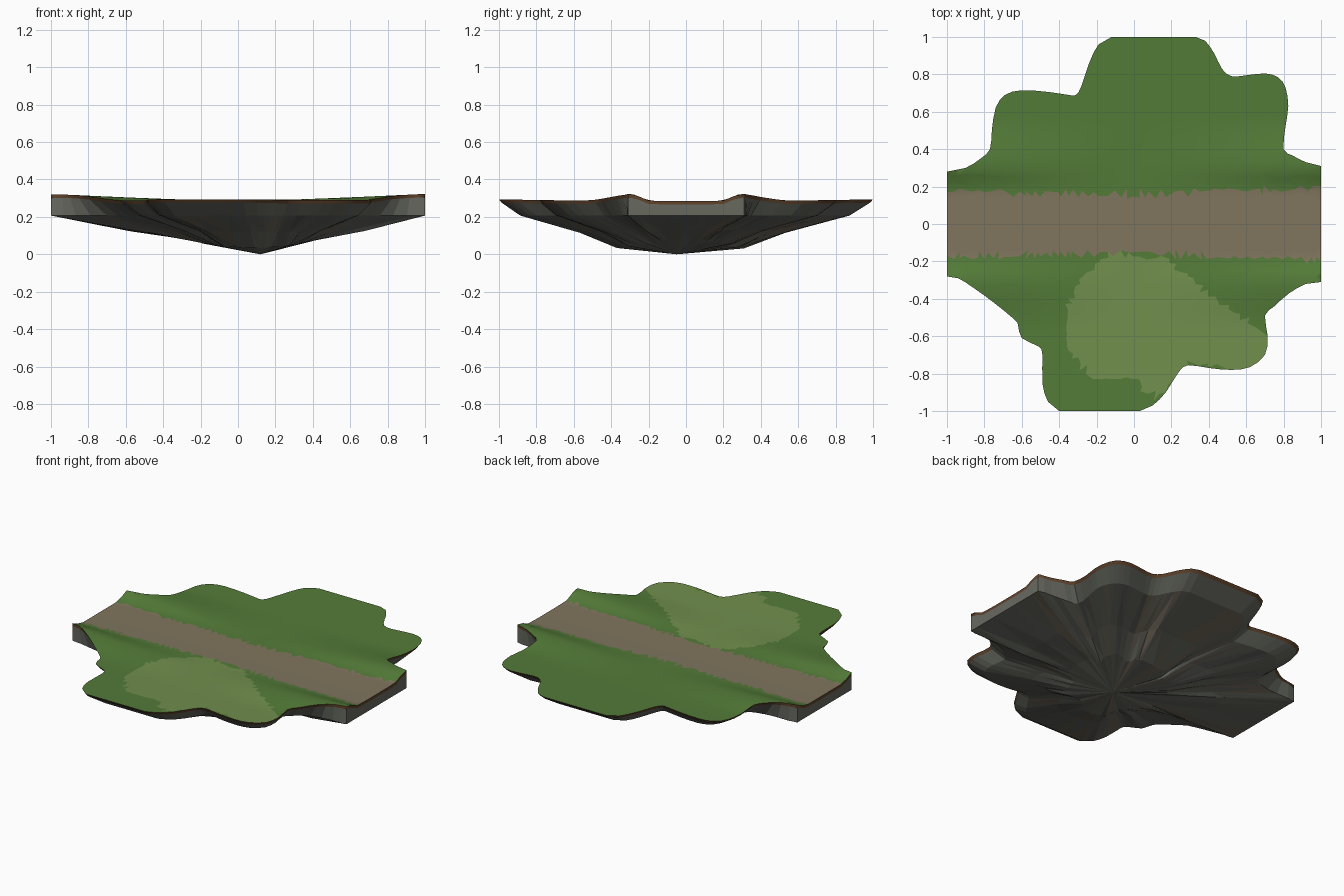
import bpy, math, random
from mathutils import Vector
from mathutils.geometry import delaunay_2d_cdt

if "Cube" in bpy.data.objects:
    bpy.data.objects.remove(bpy.data.objects["Cube"])

random.seed(4)
CENTRE = Vector((0.12, -0.05))

# Shore outline, counter-clockwise from the lower right road end
SHORE = [(1, -.31), (1, -.2), (1, 0), (1, .2), (1, .31), (.92, .33), (.85, .365), (.80, .40),
         (.81, .52), (.825, .63), (.81, .73), (.77, .785), (.70, .805), (.6, .795), (.52, .79),
         (.47, .83), (.43, .91), (.38, .98), (.33, 1), (.1, 1), (-.12, 1), (-.19, .96),
         (-.24, .86), (-.28, .74), (-.31, .69), (-.35, .69), (-.45, .705), (-.6, .715),
         (-.69, .69), (-.74, .62), (-.76, .5), (-.77, .40), (-.82, .35), (-.9, .30),
         (-1, .28), (-1, .17), (-1, 0), (-1, -.17), (-1, -.28), (-.94, -.29), (-.86, -.34),
         (-.75, -.42), (-.64, -.51), (-.62, -.54), (-.60, -.61), (-.51, -.655), (-.49, -.70),
         (-.49, -.85), (-.46, -.95), (-.40, -1), (-.18, -1), (.03, -1), (.10, -.97),
         (.17, -.9), (.24, -.79), (.29, -.755), (.4, -.77), (.52, -.78), (.62, -.765),
         (.70, -.70), (.715, -.60), (.70, -.49), (.75, -.44), (.83, -.37), (.92, -.32)]
# Pale meadow patch
MEADOW = [(-.12, -.15), (.18, -.19), (.45, -.42), (.74, -.6), (.73, -.8), (.29, -.74),
          (.14, -.92), (.05, -.9), (.02, -.83), (-.22, -.83), (-.37, -.65), (-.36, -.45),
          (-.27, -.28)]


def material(name, color):
    m = bpy.data.materials.new(name)
    m.diffuse_color = (*color, 1)
    m.use_nodes = True
    m.node_tree.nodes["Principled BSDF"].inputs["Base Color"].default_value = m.diffuse_color
    return m


def build(name, verts, faces, mats, slots, smooth=False):
    me = bpy.data.meshes.new(name)
    me.from_pydata([tuple(v) for v in verts], [], faces)
    for m in mats:
        me.materials.append(m)
    for p, s in zip(me.polygons, slots):
        p.material_index = s
        p.use_smooth = smooth
    me.update()
    ob = bpy.data.objects.new(name, me)
    bpy.context.collection.objects.link(ob)
    return ob


def step(a, b, t):
    t = min(max((t - a) / (b - a), 0), 1)
    return t * t * (3 - 2 * t)


def inside(p, poly):
    hit = False
    for (ax, ay), (bx, by) in zip(poly, poly[1:] + poly[:1]):
        if (ay > p[1]) != (by > p[1]) and p[0] < ax + (p[1] - ay) * (bx - ax) / (by - ay):
            hit = not hit
    return hit


def ground(x, y):
    # flat road, with banks that rise towards both road ends
    bank = step(.18, .30, abs(y)) * (1 - step(.32, .56, abs(y)))
    return .284 + .010 * y * y + .038 * abs(x) ** 1.3 * bank


def refine(pts):
    # one curved subdivision, straight along the bounding edges
    out, n = [], len(pts)
    for i in range(n):
        p0, p1, p2, p3 = (Vector(pts[(i + k) % n]) for k in (-1, 0, 1, 2))
        mid = (p1 + p2) / 2
        if max(abs(c) for p in (p1, p2) for c in p) < 1:
            mid = (p1 + p2) * 9 / 16 - (p0 + p3) / 16
        out += [p1, mid]
    return out


rim = refine(SHORE)
N = len(rim)
rim_xy = [tuple(p) for p in rim]

# Turf: triangulated ground coloured by region
S = .036
pts = list(rim)
for i in range(-28, 29):
    for j in range(-28, 29):
        p = Vector((i * S + random.uniform(-.3, .3) * S, j * S + random.uniform(-.3, .3) * S))
        if inside(p, rim_xy) and min((p - q).length for q in rim) > .012:
            pts.append(p)
vs, _, tris, *_ = delaunay_2d_cdt(pts, [], [list(range(N))], 1, 1e-5)
tris = [list(t) for t in tris]
slots = []
for t in tris:
    c = sum((vs[k] for k in t), Vector((0, 0))) / len(t)
    half = .155 + .02 * abs(c.x) + .02 * max(c.x, 0)
    slots.append(1 if abs(c.y) < half else 2 if inside(c, MEADOW) else 0)
grass = material("grass", (.088, .20, .040))
road = material("road_earth", (.216, .178, .112))
meadow = material("pale_grass", (.165, .275, .075))
build("turf_and_road", [(v.x, v.y, ground(v.x, v.y)) for v in vs], tris,
      [grass, road, meadow], slots, True)


def ring(points, scale, height):
    res = []
    for p in points:
        q = CENTRE + (p - CENTRE) * scale(p)
        res.append(Vector((q.x, q.y, height(p))))
    return res


def wall_scale(p):
    return .88 + .12 * step(.78, .97, abs(p.x))


# Soil band under the turf edge
top = ring(rim, lambda p: 1, lambda p: ground(*p))
soil = ring(rim, lambda p: .985 + .015 * step(.8, .97, abs(p.x)), lambda p: ground(*p) - .018)
band = [(i, N + i, N + (i + 1) % N, (i + 1) % N) for i in range(N)]
build("soil_band", top + soil, band, [material("soil", (.115, .055, .024))], [0] * N, True)

# Rock: short wall, then facets converging on the tip
wall = ring(rim, wall_scale, lambda p: .207)
half = rim[::2]
M = len(half)
mid = ring(half, lambda p: .62 * wall_scale(p) + random.uniform(-.02, .02),
           lambda p: .118 + .012 * abs(p.x) + random.uniform(-.006, .006))
low = ring(half, lambda p: .33 + random.uniform(-.02, .02),
           lambda p: .032 + .045 * p.x * p.x + random.uniform(-.003, .004))
verts = soil + wall + mid + low + [Vector((*CENTRE, 0))]
faces = list(band)
slots = [0] * N
A, B = 2 * N, 2 * N + M
for i in range(M):
    j = (i + 1) % M
    a, b, c = N + 2 * i, N + 2 * i + 1, N + 2 * j
    tone = random.choice((0, 0, 0, 1, 2))
    new = [(a, A + i, b), (b, A + i, A + j), (b, A + j, c),
           (A + i, B + i, B + j), (A + i, B + j, A + j), (B + i, len(verts) - 1, B + j)]
    faces += new
    slots += [tone if random.random() < .6 else 0 for _ in new]
rocks = [material("rock", (.135, .142, .118)), material("rock_dark", (.105, .11, .095)),
         material("rock_brown", (.165, .14, .105))]
build("rock_underside", verts, faces, rocks, slots)
